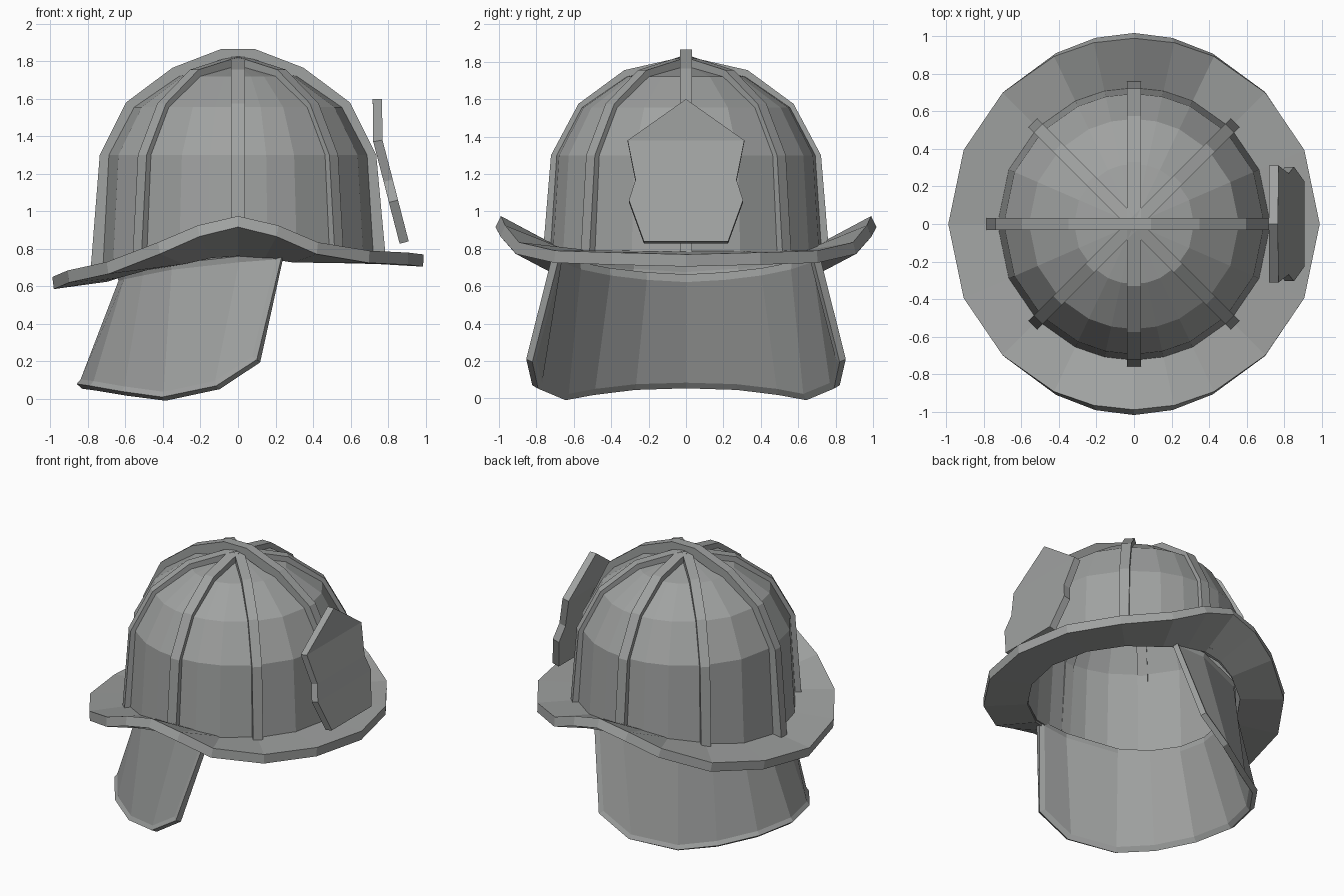
import bpy, bmesh
from math import sin, cos, radians
from mathutils import Vector

if "Cube" in bpy.data.objects:
    bpy.data.objects.remove(bpy.data.objects["Cube"])

grey = bpy.data.materials.new("helmet_grey")
grey.diffuse_color = (0.35, 0.36, 0.355, 1)
grey.use_nodes = True
grey.node_tree.nodes["Principled BSDF"].inputs["Base Color"].default_value = grey.diffuse_color


def polar(r, deg, z):
    return (r * cos(radians(deg)), r * sin(radians(deg)), z)


def shell(name, rows, thickness, closed=False, border=0):
    """Skin a grid of points and thicken it inwards."""
    bm = bmesh.new()
    grid = [[bm.verts.new(p) for p in row] for row in rows]
    n = len(rows[0])
    for a, b in zip(grid, grid[1:]):
        for j in range(n if closed else n - 1):
            k = (j + 1) % n
            bm.faces.new((a[j], a[k], b[k], b[j]))
    bmesh.ops.remove_doubles(bm, verts=bm.verts, dist=0.0005)
    if border:
        bmesh.ops.inset_region(bm, faces=bm.faces[:], thickness=border,
                               depth=-0.012, use_boundary=True, use_even_offset=True)
    me = bpy.data.meshes.new(name)
    bm.to_mesh(me)
    bm.free()
    me.materials.append(grey)
    ob = bpy.data.objects.new(name, me)
    bpy.context.collection.objects.link(ob)
    mod = ob.modifiers.new("thickness", 'SOLIDIFY')
    mod.thickness = thickness
    mod.offset = -1
    return ob


# Brim heights by angle from the front: (angle, outer z, inner z)
half = [(0, .77, .79), (23.5, .78, .79), (45, .79, .79), (64.5, .835, .79),
        (77.5, .925, .81), (90, .975, .82), (102.5, .925, .81), (115.5, .835, .78),
        (135, .73, .75), (156.5, .685, .71), (180, .65, .69)]
ring = half + [(360 - a, o, i) for a, o, i in half[-2:0:-1]]

# Saddle-shaped brim
shell("brim", [[polar(.99, a, o) for a, o, i in ring],
               [polar(.70, a, i) for a, o, i in ring]], .065, closed=True)

# Faceted crown, its lower edge following the brim
crown = [[polar(.73, a, i - .05) for a, o, i in ring]]
for r, z in [(.695, 1.3), (.56, 1.555), (.32, 1.72), (0, 1.785)]:
    crown.append([polar(r, a, z) for a, o, i in ring])
shell("crown", crown, .03, closed=True)


# Raised ribs arching over the crown
def rib(name, deg, profile, z_start, z_end, width):
    d = Vector(polar(1, deg, 0))
    side = Vector((-d.y, d.x, 0)) * width / 2
    bottom = profile[0][0]
    path = [(bottom, z_start)] + profile[1:]
    path += [(-r, z) for r, z in reversed(profile[1:]) if r > 0] + [(-bottom, z_end)]
    rows = []
    for r, z in path:
        p = d * r + Vector((0, 0, z))
        rows.append([p - side, p + side])
    shell(name, rows, .07)


low = [(.765, .75), (.722, 1.3), (.575, 1.575), (.33, 1.755), (0, 1.83)]
high = [(.788, .7), (.737, 1.3), (.597, 1.58), (.35, 1.765), (.09, 1.865)]
rib("main_rib", 0, high, .75, .66, .066)
rib("side_rib", 90, low, .78, .78, .072)
rib("diagonal_rib_left", 45, low, .75, .71, .066)
rib("diagonal_rib_right", -45, low, .75, .71, .066)

# Front shield, bent near the top
shield = [(.91, .225, .84), (.853, .305, 1.06), (.825, .27, 1.17),
          (.77, .312, 1.38), (.768, 0, 1.6)]
shell("front_shield", [[(x, -w, z), (x, 0, z), (x, w, z)] for x, w, z in shield], .05)

# Neck flap: (top angle from the back, top r, top z, bottom angle, bottom r, bottom z)
flap = [(0, .64, .66, 0, .86, .08), (20, .65, .67, 20, .84, .07),
        (40, .67, .69, 40, .81, .04), (59, .70, .72, 59, .785, .01),
        (90, .72, .76, 82, .83, .07), (108.5, .75, .78, 96.7, .86, .21)]
full = [(-a, r, z, -b, s, w) for a, r, z, b, s, w in flap[:0:-1]] + flap
shell("neck_flap", [[polar(s, 180 + b, w) for a, r, z, b, s, w in full],
                    [polar(r, 180 + a, z) for a, r, z, b, s, w in full]],
      .04, border=.03)
